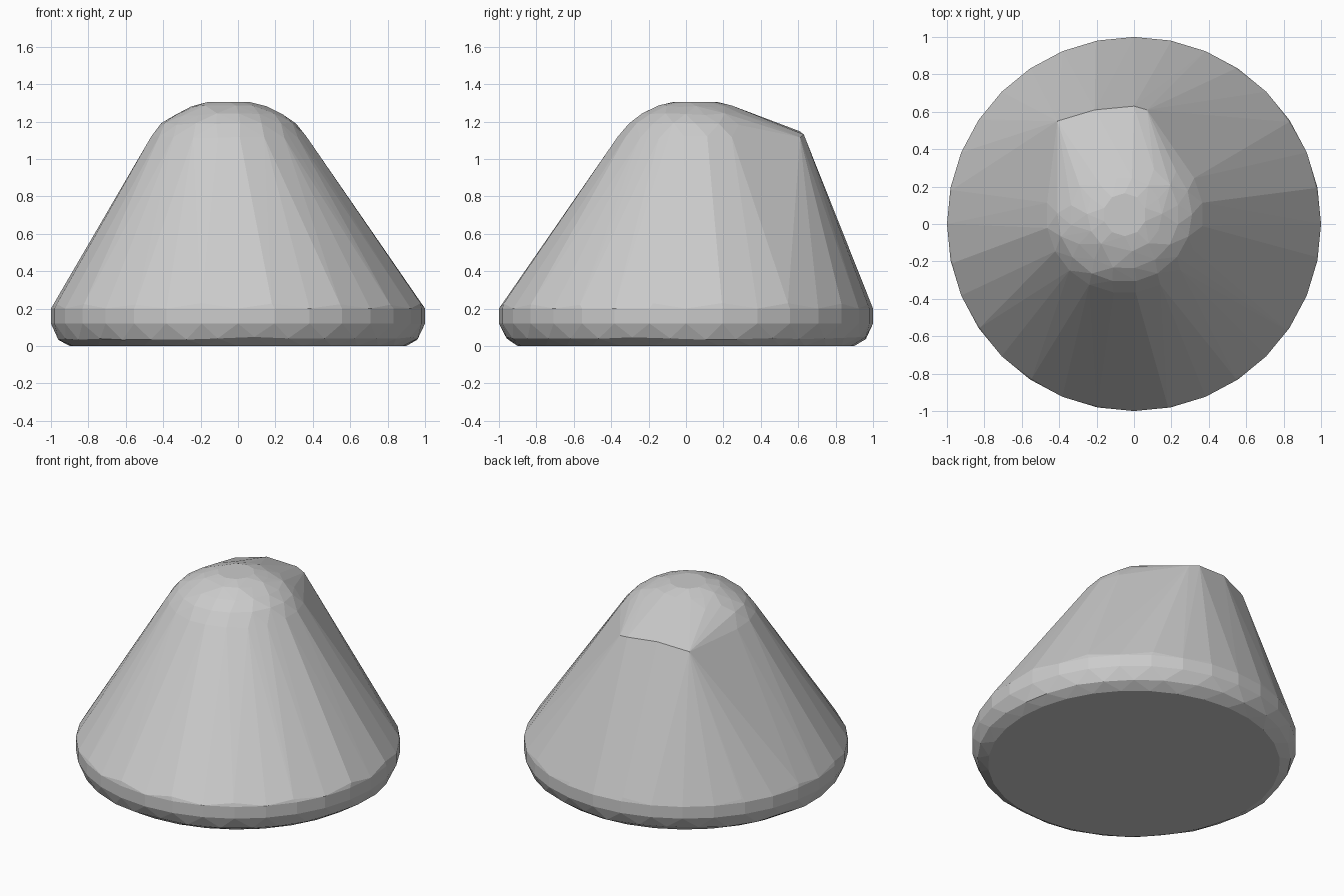
import bpy, bmesh, math, random

if "Cube" in bpy.data.objects:
    bpy.data.objects.remove(bpy.data.objects["Cube"])

random.seed(4)
bm = bmesh.new()


def ring(cx, cy, r, z, n, phase=0.0, wobble=0.0):
    """Ring of points; wobble varies angle and height for chiselled facets."""
    for i in range(n):
        a = 2 * math.pi * (i + phase + random.uniform(-1, 1) * wobble * 10) / n
        zz = z + random.uniform(-1, 1) * wobble
        bm.verts.new((cx + r * math.cos(a), cy + r * math.sin(a), zz))


# Wide rounded foot
ring(0, 0, 0.90, 0.0, 32)
ring(0, 0, 0.965, 0.04, 32, 0.5, 0.008)
ring(0, 0, 1.0, 0.12, 32, 0.0)
ring(0, 0, 1.0, 0.20, 32, 0.0)
ring(0, 0, 0.992, 0.225, 16, 0.5, 0.005)

# Small rounded crown, slightly off centre
ring(-0.05, 0.05, 0.115, 1.305, 10, 0.5)
ring(-0.05, 0.05, 0.20, 1.28, 14, 0.0, 0.006)
ring(-0.05, 0.05, 0.29, 1.238, 16, 0.5, 0.006)
ring(-0.05, 0.05, 0.36, 1.187, 18, 0.0, 0.006)
ring(-0.05, 0.05, 0.42, 1.115, 20, 0.5, 0.006)

# Sharp ridge jutting out at the back
for p in [(0.0, 0.63, 1.13), (-0.21, 0.61, 1.147), (-0.41, 0.55, 1.11), (0.07, 0.61, 1.115)]:
    bm.verts.new(p)

# Wrap everything in a flat-faceted skin
res = bmesh.ops.convex_hull(bm, input=bm.verts[:])
loose = [v for v in bm.verts if not v.link_faces]
bmesh.ops.delete(bm, geom=loose, context='VERTS')
bmesh.ops.dissolve_limit(bm, angle_limit=math.radians(1), verts=bm.verts[:], edges=bm.edges[:])
bmesh.ops.recalc_face_normals(bm, faces=bm.faces[:])

mesh = bpy.data.meshes.new("faceted_mound")
bm.to_mesh(mesh)
bm.free()
bpy.context.collection.objects.link(bpy.data.objects.new("faceted_mound", mesh))
